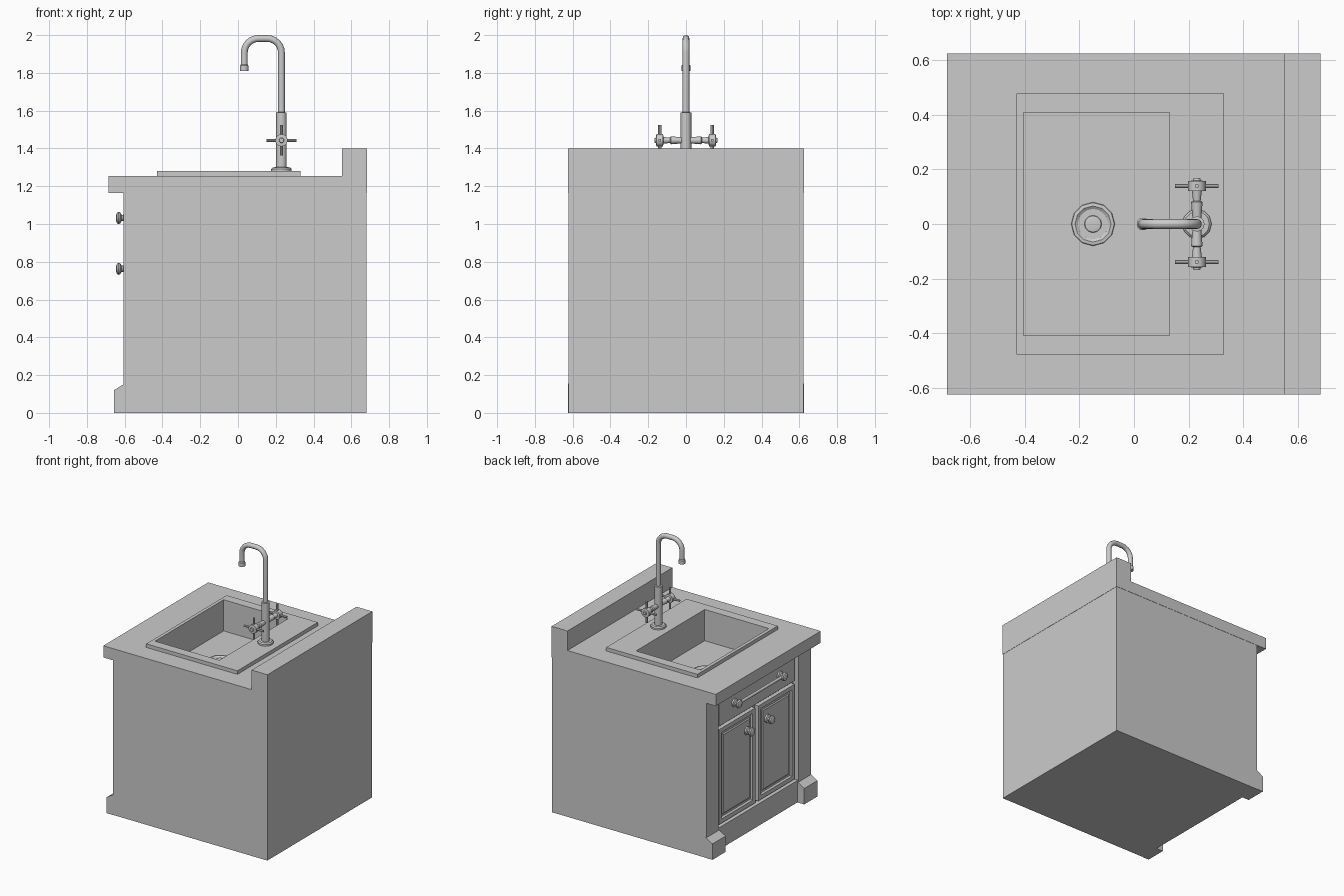
import bpy, bmesh, math
from mathutils import Vector, Matrix

if "Cube" in bpy.data.objects:
    bpy.data.objects.remove(bpy.data.objects["Cube"])


def finish(name, bm, smooth=False):
    bmesh.ops.recalc_face_normals(bm, faces=bm.faces)
    me = bpy.data.meshes.new(name)
    bm.to_mesh(me)
    bm.free()
    ob = bpy.data.objects.new(name, me)
    bpy.context.collection.objects.link(ob)
    if smooth:
        bpy.ops.object.select_all(action='DESELECT')
        ob.select_set(True)
        bpy.context.view_layer.objects.active = ob
        bpy.ops.object.shade_smooth_by_angle(angle=math.radians(35))
    return ob


def prism(name, pts, y0, y1):
    """Extrude an (x, z) profile along y."""
    bm = bmesh.new()
    f = bm.faces.new([bm.verts.new((x, y0, z)) for x, z in pts])
    r = bmesh.ops.extrude_face_region(bm, geom=[f])
    vs = [g for g in r['geom'] if isinstance(g, bmesh.types.BMVert)]
    bmesh.ops.translate(bm, verts=vs, vec=(0, y1 - y0, 0))
    return finish(name, bm)


def box(name, x0, x1, y0, y1, z0, z1):
    return prism(name, [(x0, z0), (x1, z0), (x1, z1), (x0, z1)], y0, y1)


def lathe(name, profile, loc, axis=(0, 0, 1), n=12):
    """Revolve (radius, height) points about an axis, with closed ends."""
    m = Matrix.Translation(loc) @ Vector(axis).to_track_quat('Z', 'Y').to_matrix().to_4x4()
    bm = bmesh.new()
    rings = [[bm.verts.new(m @ Vector((r * math.cos(2 * math.pi * i / n),
                                       r * math.sin(2 * math.pi * i / n), h)))
              for i in range(n)] for r, h in profile]
    for a, b in zip(rings, rings[1:]):
        for i in range(n):
            bm.faces.new((a[i], a[(i + 1) % n], b[(i + 1) % n], b[i]))
    bm.faces.new(rings[0])
    bm.faces.new(rings[-1])
    return finish(name, bm, True)


def rod(name, a, b, r, n=12):
    a, b = Vector(a), Vector(b)
    return lathe(name, [(r, 0), (r, (b - a).length)], a, b - a, n)


# Cabinet carcass, counter with backsplash, sink rim
body = box("cabinet_body", -.56, .68, -.622, .622, 0, 1.165)
counter = prism("countertop", [(-.685, 1.165), (.682, 1.165), (.682, 1.4), (.55, 1.4),
                               (.55, 1.253), (-.685, 1.253)], -.624, .624)
rim = box("sink_rim", -.43, .33, -.478, .478, 1.253, 1.28)

# Bowl opening cut down through rim, counter and carcass
cutter = box("bowl_cutter", -.405, .13, -.408, .408, 1.045, 1.5)
cutter.hide_render = True
cutter.hide_viewport = False
for ob in (body, counter, rim):
    mod = ob.modifiers.new("bowl", 'BOOLEAN')
    mod.object = cutter
    mod.operation = 'DIFFERENCE'
    mod.solver = 'EXACT'
    bpy.context.view_layer.objects.active = ob
    bpy.ops.object.modifier_apply(modifier=mod.name)
bpy.data.objects.remove(cutter)

# Drain
lathe("drain", [(.08, 0), (.078, .008), (.066, .01), (.056, .003), (.032, .003),
                (.03, .009), (.02, .011)], (-.15, 0, 1.045))


# Front frame: bottom rail, corner posts, feet
box("bottom_rail", -.6, -.56, -.475, .475, 0, .165)
for s, side in ((1, "left"), (-1, "right")):
    box(side + "_post", -.605, -.56, s * .475, s * .622, 0, 1.165)
    prism(side + "_foot", [(-.6, 0), (-.657, 0), (-.657, .12), (-.6, .155)], s * .468, s * .624)


# Doors and drawer: slabs, the doors with a recessed, bevelled panel
def door(name, y0, y1, z0, z1):
    ob = box(name, -.59, -.56, min(y0, y1), max(y0, y1), z0, z1)
    bm = bmesh.new()
    bm.from_mesh(ob.data)
    f = min(bm.faces, key=lambda q: q.calc_center_median().x)
    for thick, depth in ((.045, 0), (.012, -.012), (.02, 0), (.012, .006)):
        bmesh.ops.inset_region(bm, faces=[f], thickness=thick, depth=depth)
    bm.to_mesh(ob.data)
    bm.free()


KNOB = [(.03, 0), (.03, .012), (.016, .018), (.016, .026), (.03, .034),
        (.032, .042), (.028, .05), (.015, .056)]
box("drawer_front", -.59, -.56, -.45, .45, .92, 1.15)
for s, side in ((1, "left"), (-1, "right")):
    door(side + "_door", s * .017, s * .45, .18, .895)
    lathe(side + "_door_knob", KNOB, (-.59, s * .12, .763), (-1, 0, 0))
    lathe(side + "_handle_knob", KNOB, (-.59, s * .27, 1.032), (-1, 0, 0))
rod("handle_bar", (-.622, -.27, 1.032), (-.622, .27, 1.032), .011)

# Faucet column
FX = .23
lathe("faucet_column", [(.054, 0), (.054, .012), (.046, .02), (.028, .021), (.028, .31),
                        (.018, .312)], (FX, 0, 1.28))

# Gooseneck spout swept along a rounded path
R, top, tip = .075, 1.982, .033
path = [(FX, 1.58)]
for cx, a0 in ((FX - R, 0), (tip + R, 90)):
    for i in range(7):
        a = math.radians(a0 + 15 * i)
        path.append((cx + R * math.cos(a), top - R + R * math.sin(a)))
path.append((tip, 1.82))
cu = bpy.data.curves.new("spout_path", 'CURVE')
cu.dimensions = '3D'
cu.bevel_depth = .018
cu.bevel_resolution = 4
cu.use_fill_caps = True
sp = cu.splines.new('POLY')
sp.points.add(len(path) - 1)
for p, (x, z) in zip(sp.points, path):
    p.co = (x, 0, z, 1)
bpy.context.collection.objects.link(bpy.data.objects.new("faucet_spout", cu))
lathe("spout_tip", [(.023, 0), (.023, .028), (.018, .034)], (tip, 0, 1.81))

# Cross handles on either side
Z = 1.443
for s, side in ((1, "left"), (-1, "right")):
    lathe(side + "_valve", [(.016, .02), (.021, .08), (.014, .085), (.018, .12), (.033, .121),
                            (.033, .157), (.014, .159), (.012, .168)],
          (FX, 0, Z), (0, s, 0))
    y = s * .139
    rod(side + "_cross_bar", (FX - .08, y, Z), (FX + .08, y, Z), .008, 8)
    rod(side + "_cross_post", (FX, y, Z - .08), (FX, y, Z + .08), .008, 8)
